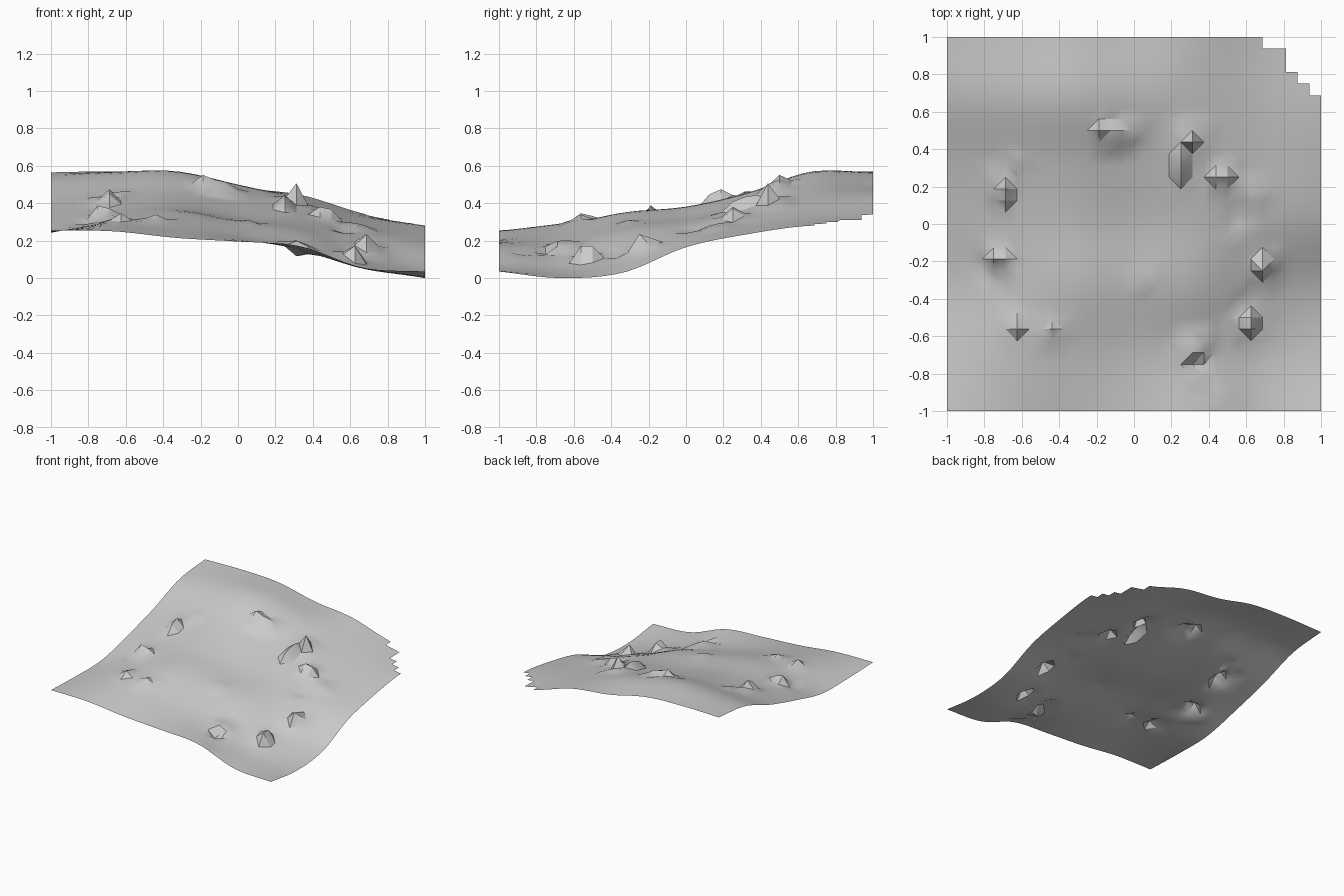
import bpy, bmesh, math

cube = bpy.data.objects.get("Cube")
if cube:
    bpy.data.objects.remove(cube)

CELLS = 32
STEP = 2 / CELLS

# Broad terrain heights in hundredths, rows from front to back
CONTROL = [
    [26, 25.5, 22, 20, 17.5, 6, 4],
    [25, 29.5, 28, 22.5, 16, 6, 0.5],
    [25.5, 32, 35.5, 30, 25, 13, 3.5],
    [33, 37, 38.5, 33, 30, 24, 17],
    [42, 45, 46, 41, 37, 29, 24],
    [53.5, 56, 57, 50, 42, 33, 28.5],
    [57, 57.5, 56, 49, 45, 35, 28],
]


def spline(values, t):
    """Smooth interpolation through evenly spaced values, t from 0 to 1."""
    last = len(values) - 1
    i = min(int(t * last), last - 1)
    f = t * last - i
    b, c = values[i], values[i + 1]
    a = values[i - 1] if i > 0 else 2 * b - c
    d = values[i + 2] if i + 2 <= last else 2 * c - b
    return b + f / 2 * (c - a + f * (2 * a - 5 * b + 4 * c - d + f * (3 * (b - c) + d - a)))


def ground(x, y):
    u, v = (x + 1) / 2, (y + 1) / 2
    return spline([spline(row, u) for row in CONTROL], v) / 100


# Rock outcrops and pits: centre x, centre y, half width x, half width y, rise
ROCKS = [
    (-0.19, 0.50, 0.06, 0.07, 0.04),
    (-0.09, 0.47, 0.13, 0.09, 0.045),
    (0.31, 0.44, 0.07, 0.07, 0.12),
    (0.25, 0.31, 0.06, 0.13, 0.06),
    (0.47, 0.25, 0.09, 0.07, 0.055),
    (0.56, 0.06, 0.07, 0.09, -0.03),
    (0.65, 0.16, 0.08, 0.08, 0.02),
    (-0.70, 0.17, 0.06, 0.10, 0.07),
    (-0.63, 0.31, 0.06, 0.07, 0.02),
    (-0.81, -0.25, 0.07, 0.07, -0.02),
    (-0.73, -0.19, 0.07, 0.07, 0.07),
    (0.69, -0.24, 0.07, 0.08, 0.09),
    (0.62, -0.54, 0.07, 0.09, 0.09),
    (0.62, -0.38, 0.07, 0.07, -0.02),
    (0.32, -0.66, 0.09, 0.07, 0.045),
    (0.32, -0.75, 0.07, 0.05, -0.04),
    (0.38, -0.87, 0.07, 0.07, -0.02),
    (-0.63, -0.55, 0.07, 0.08, 0.045),
    (-0.44, -0.57, 0.08, 0.07, 0.035),
    (0.06, -0.31, 0.07, 0.07, 0.02),
]


def outcrop(x, y):
    """Sharp faceted rise or dip from the rocks around a point."""
    total = 0
    for px, py, wx, wy, rise in ROCKS:
        reach = max(abs(x - px) / wx, abs(y - py) / wy)
        total += rise * min(1, max(0, 1.5 * (1 - reach)))
    return total


def missing(i, j):
    """Stepped notch in the back left corner."""
    i, j = CELLS - 1 - i, CELLS - 1 - j
    return (j < 1 and i < 5) or (j < 3 and i < 3) or (j < 4 and i < 2) or (j < 5 and i < 1)


# Terrain sheet
bm = bmesh.new()
grid = {}
for j in range(CELLS + 1):
    for i in range(CELLS + 1):
        x, y = i * STEP - 1, j * STEP - 1
        grid[i, j] = bm.verts.new((x, y, ground(x, y) + outcrop(x, y)))
for j in range(CELLS):
    for i in range(CELLS):
        if missing(i, j):
            continue
        a, b, c, d = grid[i, j], grid[i + 1, j], grid[i + 1, j + 1], grid[i, j + 1]
        # Split each cell along its flatter diagonal
        if abs(a.co.z - c.co.z) < abs(b.co.z - d.co.z):
            bm.faces.new((a, b, c))
            bm.faces.new((a, c, d))
        else:
            bm.faces.new((a, b, d))
            bm.faces.new((b, c, d))
bmesh.ops.delete(bm, geom=[v for v in bm.verts if not v.link_faces], context='VERTS')

# Rest the lowest point on the floor
low = min(v.co.z for v in bm.verts)
for v in bm.verts:
    v.co.z -= low

mesh = bpy.data.meshes.new("terrain")
bm.to_mesh(mesh)
bm.free()
terrain = bpy.data.objects.new("terrain", mesh)
bpy.context.collection.objects.link(terrain)

# Plain grey stone
stone = bpy.data.materials.new("stone grey")
stone.use_nodes = True
colour = (0.6, 0.6, 0.6, 1)
stone.diffuse_color = colour
stone.node_tree.nodes["Principled BSDF"].inputs["Base Color"].default_value = colour
mesh.materials.append(stone)

bpy.context.view_layer.objects.active = terrain
terrain.select_set(True)
bpy.ops.object.shade_smooth_by_angle(angle=math.radians(30))
